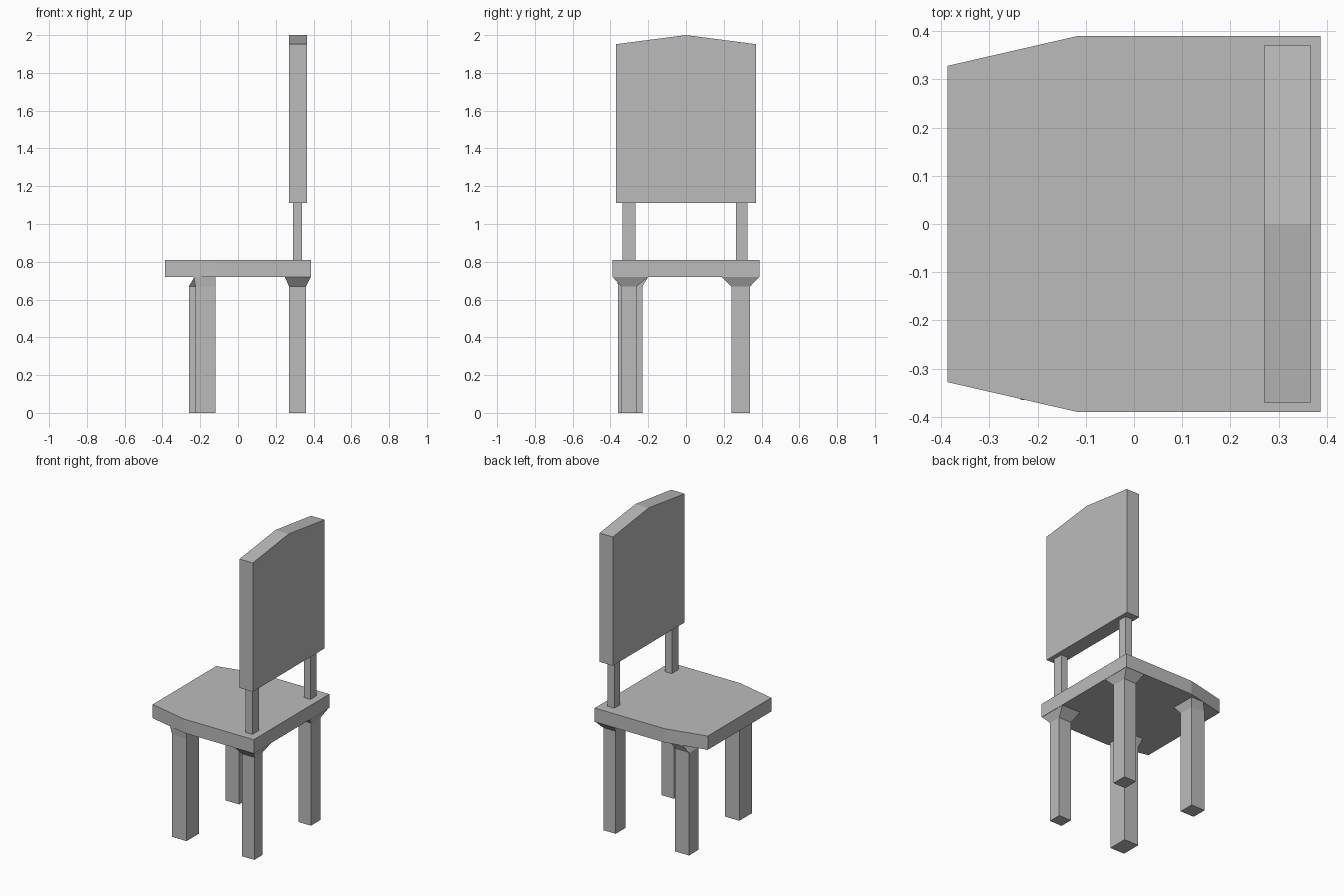
import bpy
import bmesh

cube = bpy.data.objects.get("Cube")
if cube:
    bpy.data.objects.remove(cube, do_unlink=True)

GREY = (0.5, 0.5, 0.5, 1.0)
mat = bpy.data.materials.new("plain grey")
mat.use_nodes = True
mat.diffuse_color = GREY
mat.node_tree.nodes["Principled BSDF"].inputs["Base Color"].default_value = GREY


def loft(name, rings):
    """Join matching rings of points into a closed, flat-faced solid."""
    bm = bmesh.new()
    loops = [[bm.verts.new(p) for p in ring] for ring in rings]
    n = len(loops[0])
    for low, high in zip(loops, loops[1:]):
        for i in range(n):
            j = (i + 1) % n
            bm.faces.new((low[i], low[j], high[j], high[i]))
    bm.faces.new(loops[0][::-1])
    bm.faces.new(loops[-1])
    bmesh.ops.recalc_face_normals(bm, faces=bm.faces)
    mesh = bpy.data.meshes.new(name)
    bm.to_mesh(mesh)
    bm.free()
    mesh.materials.append(mat)
    obj = bpy.data.objects.new(name, mesh)
    bpy.context.collection.objects.link(obj)
    return obj


def rect(x0, x1, y0, y1, z):
    return [(x0, y0, z), (x1, y0, z), (x1, y1, z), (x0, y1, z)]


SEAT_LOW, SEAT_TOP = 0.72, 0.81
BACK_LOW = 1.11

# Seat slab, tapering towards the sitter's knees
outline = [(-0.387, -0.328), (-0.117, -0.39), (0.387, -0.39),
           (0.387, 0.39), (-0.117, 0.39), (-0.387, 0.328)]
loft("seat", [[(x, y, z) for x, y in outline] for z in (SEAT_LOW, SEAT_TOP)])

# Backrest panel with a shallow peaked top
profile = [(-0.37, BACK_LOW), (0.37, BACK_LOW), (0.37, 1.952), (0, 2), (-0.37, 1.952)]
loft("backrest", [[(x, y, z) for y, z in profile] for x in (0.27, 0.366)])

# Posts carrying the backrest
for side, y0, y1 in (("right", -0.335, -0.267), ("left", 0.265, 0.326)):
    loft("back_post_" + side,
         [rect(0.29, 0.338, y0, y1, z) for z in (SEAT_TOP, BACK_LOW)])

# Legs, each flaring into a bracket under the seat: (foot rectangle, bracket top)
legs = {
    "knee_leg_a": ((-0.225, -0.12, -0.36, -0.23), (-0.235, -0.12, -0.365, -0.2)),
    "knee_leg_b": ((-0.26, -0.16, 0.24, 0.34), (-0.23, -0.14, 0.2, 0.364)),
    "rear_leg_a": ((0.27, 0.36, -0.345, -0.26), (0.248, 0.385, -0.388, -0.2)),
    "rear_leg_b": ((0.27, 0.36, 0.24, 0.34), (0.248, 0.385, 0.19, 0.388)),
}
for name, (foot, top) in legs.items():
    loft(name, [rect(*foot, 0), rect(*foot, 0.67), rect(*top, SEAT_LOW)])
